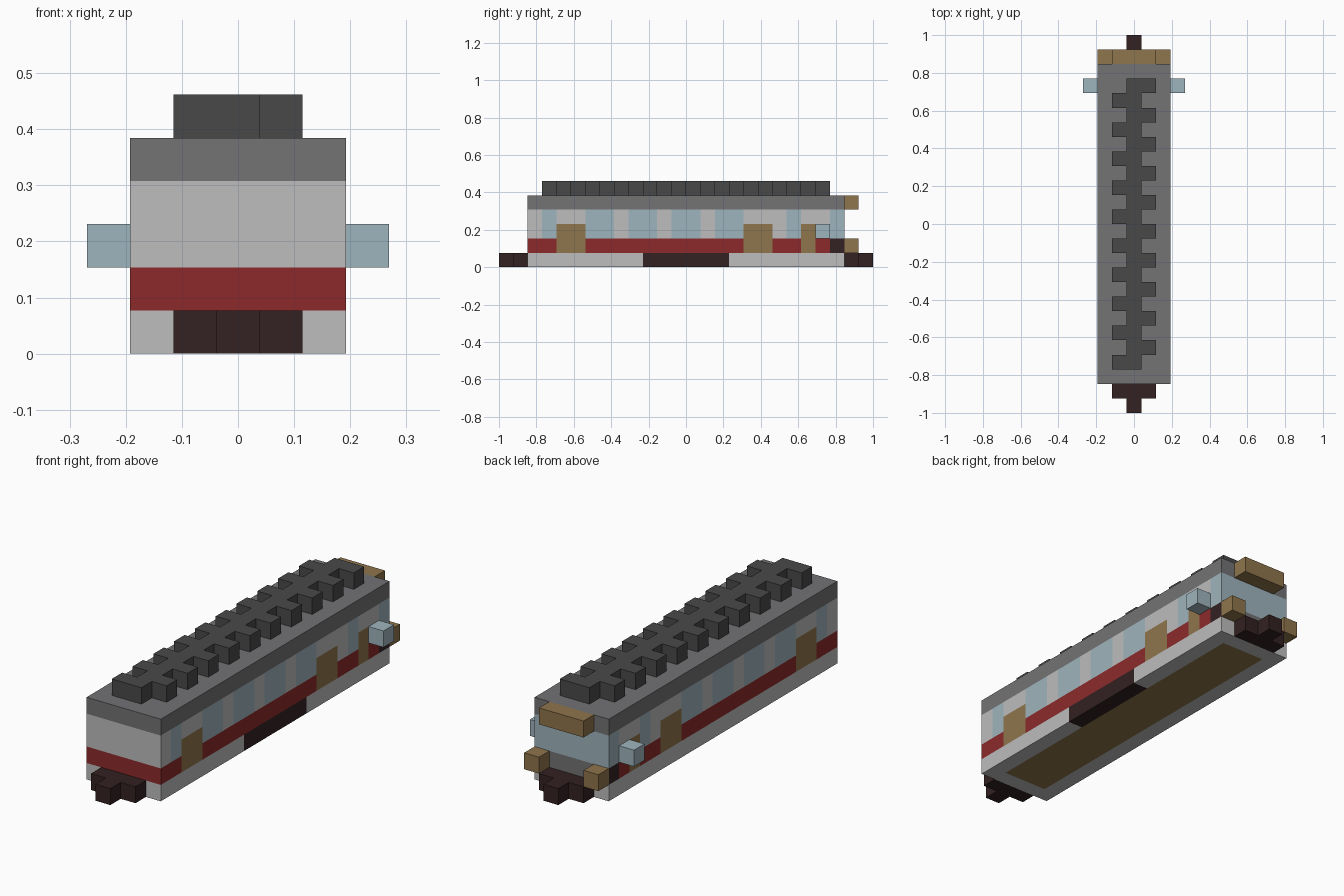
import bpy, bmesh, math
from mathutils import Vector

U = 2 / 26  # one block

if "Cube" in bpy.data.objects:
    bpy.data.objects.remove(bpy.data.objects["Cube"], do_unlink=True)


def material(name, rgb):
    linear = [((c / 255 + 0.055) / 1.055) ** 2.4 for c in rgb] + [1]
    m = bpy.data.materials.new(name)
    m.use_nodes = True
    m.diffuse_color = linear
    bsdf = next(n for n in m.node_tree.nodes if n.type == 'BSDF_PRINCIPLED')
    bsdf.inputs["Base Color"].default_value = linear
    return m


PALETTE = {
    "light_grey": material("light grey", (189, 189, 189)),
    "red": material("red", (140, 42, 42)),
    "roof_grey": material("roof grey", (115, 115, 117)),
    "charcoal": material("charcoal", (73, 73, 73)),
    "dark_brown": material("dark brown", (51, 33, 34)),
    "glass": material("pale blue glass", (159, 181, 189)),
    "tan": material("tan", (143, 117, 76)),
}
NAMES = list(PALETTE)


def add_mesh(name, bm, colours):
    mesh = bpy.data.meshes.new(name)
    bm.to_mesh(mesh)
    bm.free()
    for colour in colours:
        mesh.materials.append(PALETTE[colour])
    obj = bpy.data.objects.new(name, mesh)
    bpy.context.collection.objects.link(obj)
    return obj


def add_box(bm, lo, hi):
    """Box between two corners given in blocks."""
    lo, hi = Vector(lo) * U, Vector(hi) * U
    verts = bmesh.ops.create_cube(bm, size=1)["verts"]
    bmesh.ops.scale(bm, vec=hi - lo, verts=verts)
    bmesh.ops.translate(bm, vec=(lo + hi) / 2, verts=verts)


def part(name, colour, *boxes):
    bm = bmesh.new()
    for lo, hi in boxes:
        add_box(bm, lo, hi)
    return add_mesh(name, bm, [colour])


# Paint plan along the side, counted in blocks from the middle
WINDOWS = {-10, -7, -6, -4, -3, -1, 0, 2, 3, 7, 10}
DOORS = {-9, -8, 4, 5, 8}


def body_colour(centre, normal):
    x = centre.x / U
    j, row = math.floor(centre.y / U), math.floor(centre.z / U)
    if normal.z > 0.5:
        return "roof_grey"
    if normal.z < -0.5:  # underside
        if abs(x) < 1.5 and -10 <= j <= 9:
            return "tan"
        return "dark_brown" if x > 1.5 and -3 <= j <= 2 else "light_grey"
    if row == 4:
        return "roof_grey"
    if normal.y < -0.5:  # front end
        return "red" if row == 1 else "light_grey"
    if normal.y > 0.5:  # rear end with wide windscreen
        if row == 1:
            return "roof_grey" if abs(x) < 1.5 else "dark_brown"
        return "glass" if row > 1 else "light_grey"
    if row == 0:  # equipment box on one side only
        return "dark_brown" if x > 0 and -3 <= j <= 2 else "light_grey"
    if j in DOORS and row < 3:
        return "tan"
    if row == 1:
        return "dark_brown" if j == 10 else "red"
    return "glass" if j in WINDOWS else "light_grey"


# Carriage body, cut into blocks and painted by rule
bm = bmesh.new()
add_box(bm, (-2.5, -11, 0), (2.5, 11, 5))
cuts = [(0, i - 1.5) for i in range(4)]
cuts += [(1, j) for j in range(-10, 11)]
cuts += [(2, k) for k in range(1, 5)]
for axis, pos in cuts:
    normal = Vector((0, 0, 0))
    normal[axis] = 1
    bmesh.ops.bisect_plane(bm, geom=bm.verts[:] + bm.edges[:] + bm.faces[:],
                           plane_co=normal * pos * U, plane_no=normal)
bm.normal_update()
for face in bm.faces:
    face.material_index = NAMES.index(body_colour(face.calc_center_median(), face.normal))
bmesh.ops.dissolve_limit(bm, angle_limit=0.01, verts=bm.verts[:],
                         edges=bm.edges[:], delimit={'MATERIAL'})
add_mesh("carriage_body", bm, NAMES)

# Roof spine with alternating ribs
part("roof_spine", "charcoal", ((-0.5, -10, 5), (0.5, 10, 6)))
ribs = []
for j in range(-10, 10):
    x = 0.5 if j % 2 else -1.5
    ribs.append(((x, j, 5), (x + 1, j + 1, 6)))
part("roof_ribs", "charcoal", *ribs)

# Stepped couplers at both ends
for name, s in (("front_coupler", -1), ("rear_coupler", 1)):
    boxes = []
    for half, y in ((1.5, 11.5), (0.5, 12.5)):
        boxes.append(((-half, s * y - 0.5, 0), (half, s * y + 0.5, 1)))
    part(name, "dark_brown", *boxes)

# Rear visor, corner bumpers and side mirrors
part("rear_visor", "tan", ((-1.5, 11, 4), (1.5, 12, 5)))
for side, s in (("left", 1), ("right", -1)):
    part(side + "_bumper", "tan", ((s * 2 - 0.5, 11, 1), (s * 2 + 0.5, 12, 2)))
    part(side + "_mirror", "glass", ((s * 3 - 0.5, 9, 2), (s * 3 + 0.5, 10, 3)))
